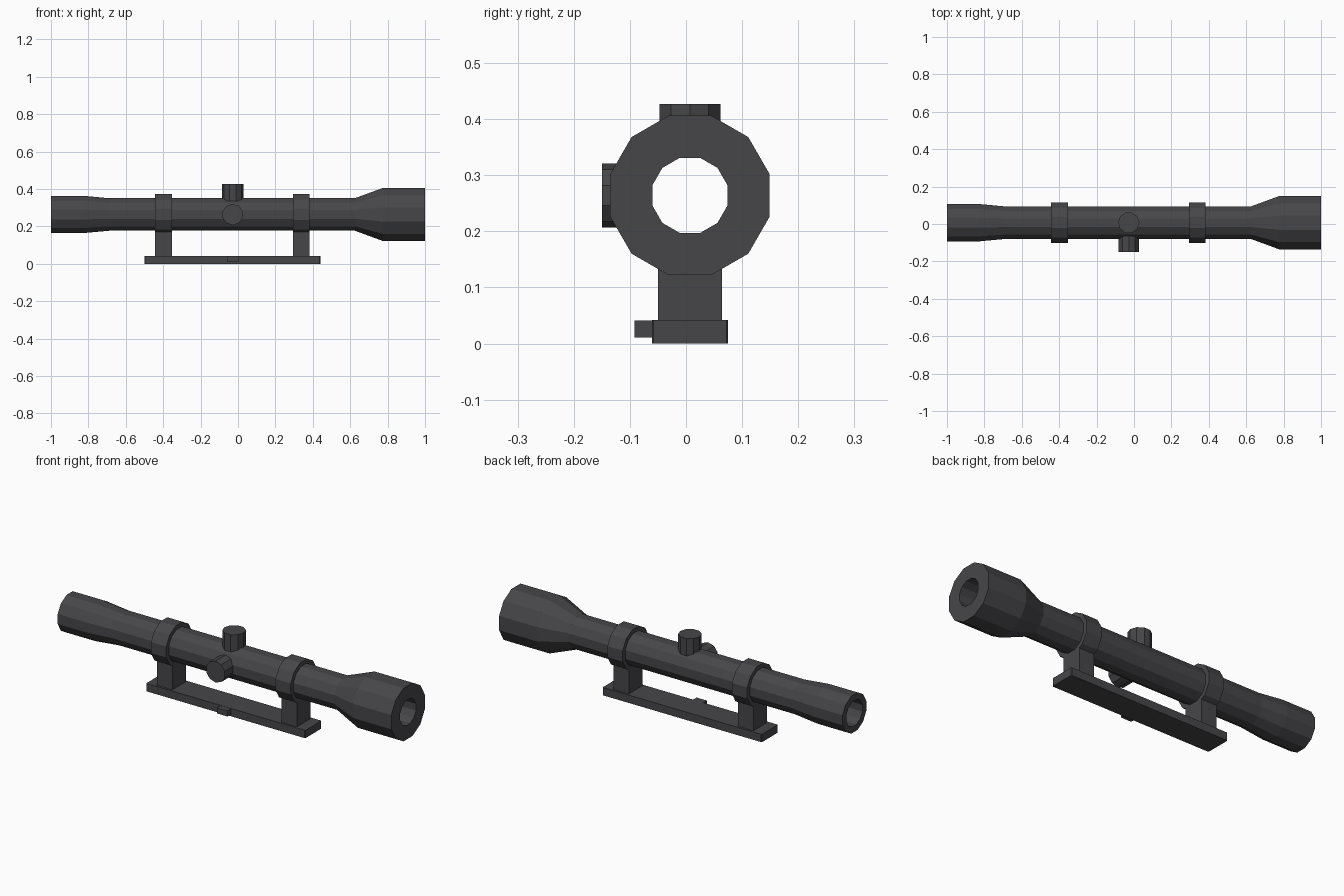
import bpy, bmesh, math
from mathutils import Matrix, Vector

cube = bpy.data.objects.get("Cube")
if cube:
    bpy.data.objects.remove(cube, do_unlink=True)

AXIS_Y, AXIS_Z = 0.007, 0.264
KNOB_X = -0.028

metal = bpy.data.materials.new("dark grey metal")
metal.use_nodes = True
colour = (0.062, 0.061, 0.067, 1)
metal.diffuse_color = colour
metal.node_tree.nodes["Principled BSDF"].inputs["Base Color"].default_value = colour


def finish(name, bm):
    bmesh.ops.recalc_face_normals(bm, faces=bm.faces)
    mesh = bpy.data.meshes.new(name)
    bm.to_mesh(mesh)
    bm.free()
    mesh.materials.append(metal)
    obj = bpy.data.objects.new(name, mesh)
    bpy.context.collection.objects.link(obj)
    return obj


def lathe(name, profile, sides=12):
    """Closed loop of (x, distance to flat) turned round the sight axis."""
    bm = bmesh.new()
    scale = 1 / math.cos(math.pi / sides)
    loops = []
    for x, flat in profile:
        loop = []
        for i in range(sides):
            a = 2 * math.pi * (i + 0.5) / sides
            loop.append(bm.verts.new((x, AXIS_Y + flat * scale * math.cos(a),
                                      AXIS_Z + flat * scale * math.sin(a))))
        loops.append(loop)
    for k, loop in enumerate(loops):
        nxt = loops[(k + 1) % len(loops)]
        for i in range(sides):
            j = (i + 1) % sides
            bm.faces.new((loop[i], loop[j], nxt[j], nxt[i]))
    return finish(name, bm)


def box(name, low, high, chamfer=0):
    low, high = Vector(low), Vector(high)
    bm = bmesh.new()
    bmesh.ops.create_cube(bm, size=1)
    bmesh.ops.scale(bm, vec=high - low, verts=bm.verts)
    bmesh.ops.translate(bm, vec=(low + high) / 2, verts=bm.verts)
    if chamfer:
        upright = [e for e in bm.edges
                   if abs(e.verts[0].co.z - e.verts[1].co.z) > 0.01]
        bmesh.ops.bevel(bm, geom=upright, offset=chamfer, segments=1, affect='EDGES')
    return finish(name, bm)


def knob(name, start, end, spin):
    """Ten-sided knob between two points."""
    start, end = Vector(start), Vector(end)
    axis = end - start
    turn = Vector((0, 0, 1)).rotation_difference(axis).to_matrix().to_4x4()
    bm = bmesh.new()
    bmesh.ops.create_cone(
        bm, cap_ends=True, segments=10, radius1=0.057, radius2=0.057, depth=axis.length,
        matrix=Matrix.Translation((start + end) / 2) @ turn @ Matrix.Rotation(spin, 4, 'Z'))
    # put a corner exactly on the wanted direction
    return finish(name, bm)


# Hollow sight tube: eyepiece, body, flared front bell, straight bore
lathe("sight_tube", [(-1, 0.1), (-0.83, 0.1), (-0.69, 0.087), (0.625, 0.087),
                     (0.775, 0.142), (1, 0.142), (1, 0.067), (-1, 0.067)])

# Mounting rings and their posts
for side, x in (("right", -0.398), ("left", 0.338)):
    x0, x1 = x - 0.045, x + 0.045
    lathe(side + "_ring", [(x0, 0.109), (x1, 0.109), (x1, 0.08), (x0, 0.08)])
    box(side + "_post", (x0, -0.05, 0.03), (x1, 0.064, 0.182))

# Base rail and its clamp tab
box("base_rail", (-0.5, -0.061, 0), (0.44, 0.075, 0.042), chamfer=0.003)
box("clamp_tab", (-0.06, -0.092, 0.011), (0.002, -0.05, 0.041))

# Adjustment knobs: corners along y on top, along x at the front
knob("top_knob", (KNOB_X, AXIS_Y, 0.335), (KNOB_X, AXIS_Y, 0.427), math.pi / 2)
knob("front_knob", (KNOB_X, -0.064, AXIS_Z), (KNOB_X, -0.15, AXIS_Z), 0)
